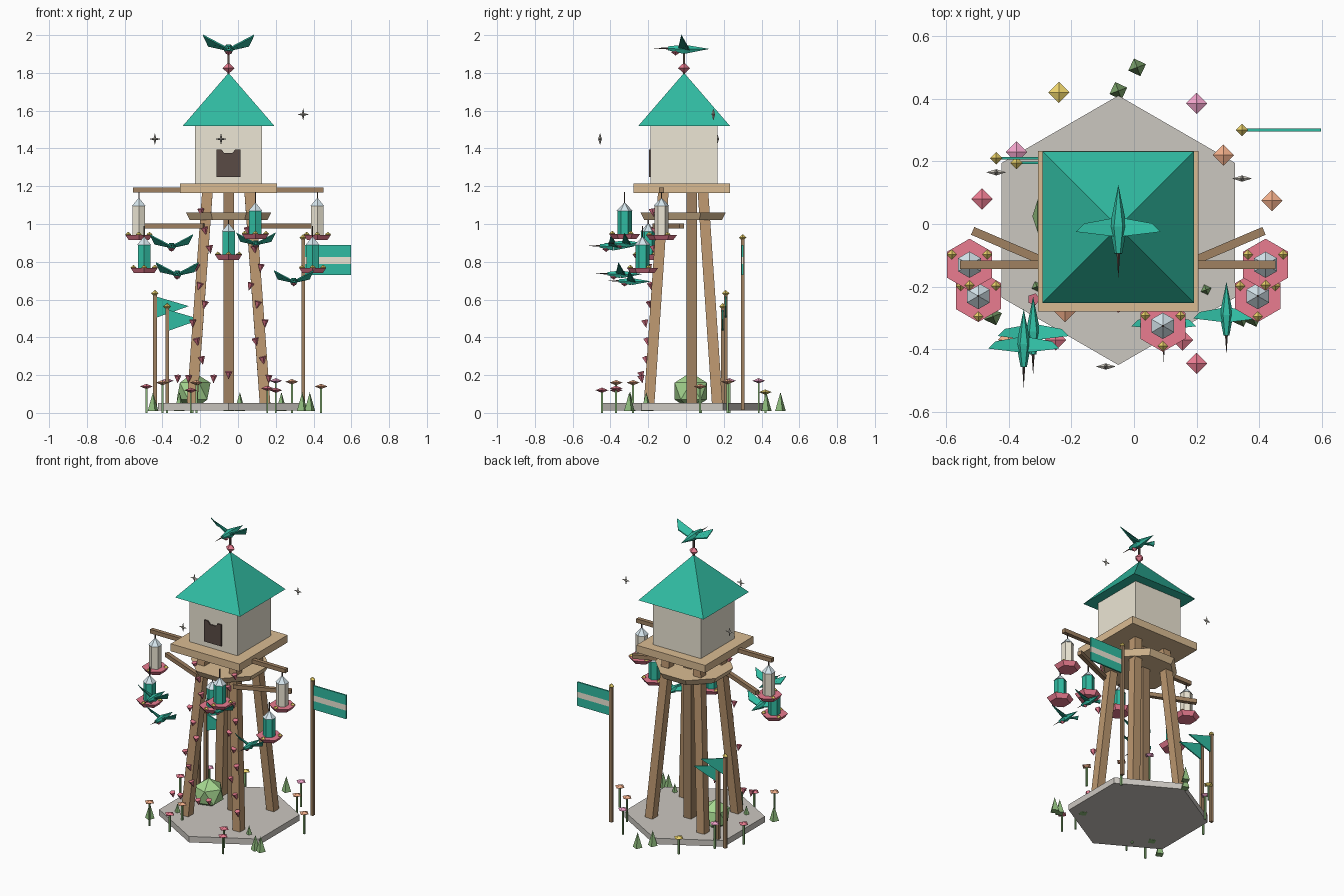
import bpy, math
from mathutils import Vector

if "Cube" in bpy.data.objects:
    bpy.data.objects.remove(bpy.data.objects["Cube"])

COL = dict(teal=(.03, .5, .36), cream=(.84, .79, .66), wood=(.5, .31, .16), dark=(.35, .22, .12),
           tan=(.7, .5, .29), stone=(.6, .57, .53), black=(.1, .07, .06), red=(.82, .2, .28),
           glass=(.68, .8, .86), gold=(.85, .66, .15), green=(.27, .5, .2), leaf=(.38, .68, .28),
           orange=(.87, .42, .25), pink=(.87, .36, .58), grey=(.55, .52, .46))
MATS = {}
for k, c in COL.items():
    MATS[k] = bpy.data.materials.new(k)
    MATS[k].diffuse_color = (*c, 1)


def mesh(name, verts, faces, mat):
    me = bpy.data.meshes.new(name)
    me.from_pydata([tuple(v) for v in verts], [], faces)
    me.materials.append(MATS[mat])
    ob = bpy.data.objects.new(name, me)
    bpy.context.collection.objects.link(ob)
    return ob


def frustum(name, p, q, n, r1, r2, mat, rot=0.0):
    """n-sided tapered prism from p to q; r2 = 0 gives a pointed end"""
    p, q = Vector(p), Vector(q)
    d = (q - p).normalized()
    ref = Vector((1, 0, 0)) if abs(d.x) < .8 else Vector((0, 1, 0))
    u = (ref - d * d.dot(ref)).normalized()
    v = d.cross(u)
    ring = [u * math.cos(a) + v * math.sin(a)
            for a in (math.radians(rot) + 2 * math.pi * i / n for i in range(n))]
    verts = [p + w * r1 for w in ring]
    faces = [list(range(n))[::-1]]
    if r2 > 0:
        verts += [q + w * r2 for w in ring]
        faces += [[i, (i + 1) % n, n + (i + 1) % n, n + i] for i in range(n)]
        faces.append(list(range(n, 2 * n)))
    else:
        verts.append(q)
        faces += [[i, (i + 1) % n, n] for i in range(n)]
    return mesh(name, verts, faces, mat)


def beam(name, p, q, w, mat):
    return frustum(name, p, q, 4, w * .7071, w * .7071, mat, 45)


def gem(name, c, rx, ry, rz, mat):
    """octahedron"""
    x, y, z = c
    verts = [(x + rx, y, z), (x, y + ry, z), (x - rx, y, z), (x, y - ry, z), (x, y, z + rz), (x, y, z - rz)]
    faces = [[i, (i + 1) % 4, 4] for i in range(4)] + [[(i + 1) % 4, i, 5] for i in range(4)]
    return mesh(name, verts, faces, mat)


def plate(name, pts, y0, y1, mat):
    """x-z outline with thickness along y (outline counter-clockwise seen from the front)"""
    n = len(pts)
    verts = [(x, y0, z) for x, z in pts] + [(x, y1, z) for x, z in pts]
    faces = [list(range(n)), list(range(n, 2 * n))[::-1]]
    faces += [[(i + 1) % n, i, n + i, n + (i + 1) % n] for i in range(n)]
    return mesh(name, verts, faces, mat)


CX, CY = -.05, -.015
# stone base
frustum("stone_base", (CX, -.02, .012), (CX, -.02, .052), 6, .43, .43, "stone", 30)

# splayed legs and central post
for sx in (-1, 1):
    for sy in (-1, 1):
        beam("leg", (CX + sx * .193, CY + sy * .18, .05), (CX + sx * .112, CY + sy * .105, 1.17), .056, "wood")
beam("centre_post", (CX, .03, .05), (CX, .03, 1.17), .056, "dark")

# collar, platform, house, roof
frustum("collar", (CX, CY, 1.02), (CX, CY, 1.06), 8, .222, .244, "tan", 22.5)
frustum("platform", (CX, -.023, 1.165), (CX, -.023, 1.215), 4, .256 * 2 ** .5, .256 * 2 ** .5, "tan", 45)
frustum("house", (CX, -.01, 1.215), (CX, -.01, 1.525), 4, .178 * 2 ** .5, .178 * 2 ** .5, "cream", 45)
frustum("roof", (CX, -.01, 1.52), (CX, -.01, 1.8), 4, .242 * 2 ** .5, 0, "teal", 45)
plate("doorway", [(-.115, 1.25), (.012, 1.25), (.012, 1.395), (-.015, 1.395), (-.03, 1.375),
                  (-.073, 1.375), (-.088, 1.395), (-.115, 1.395)], -.196, -.18, "black")

# hanging arms
beam("upper_arm", (-.555, -.13, 1.18), (.452, -.13, 1.18), .027, "dark")
for s in (-1, 1):
    beam("lower_arm", (CX + s * .13, -.165, .99), (CX + s * .465, -.022, .99), .027, "dark")


def feeder(x, y, z, h, mat, top):
    """hanging feeder: tray, body, glass cap, wire and three perches"""
    frustum("feeder_tray", (x, y, z), (x, y, z + .028), 6, .062, .083, "red", 30)
    frustum("feeder_body", (x, y, z + .028), (x, y, z + h), 6, .038, .038, mat, 30)
    frustum("feeder_cap", (x, y, z + h), (x, y, z + h + .045), 6, .042, 0, "glass", 30)
    beam("feeder_wire", (x, y, z + h + .035), (x, y, top), .006, "black")
    for a in (30, 150, 270):
        a = math.radians(a)
        gem("feeder_bloom", (x + .065 * math.cos(a), y + .065 * math.sin(a), z + .03), .016, .016, .014, "gold")


feeder(-.525, -.13, .915, .18, "cream", 1.18)
feeder(.42, -.13, .915, .18, "cream", 1.18)
feeder(-.497, -.23, .74, .15, "teal", .99)
feeder(.395, -.23, .74, .15, "teal", .99)
feeder(CX, -.2, .81, .15, "teal", 1.02)
feeder(.092, -.325, .92, .15, "teal", 1.17)


def bird(x, y, z, s):
    """small hovering bird facing the front"""
    P = lambda a, b, c: Vector((x + a * s, y + b * s, z + c * s))
    frustum("bird_chest", P(0, .0, 0), P(0, -.085, .005), 6, .028 * s, .012 * s, "teal")
    frustum("bird_tail", P(0, .0, 0), P(0, .135, .002), 6, .028 * s, 0, "teal")
    gem("bird_throat", P(0, -.045, -.015), .02 * s, .025 * s, .018 * s, "red")
    frustum("bird_beak", P(0, -.08, .005), P(0, -.165, .005), 4, .006 * s, 0, "black")
    for k in (-1, 1):
        top = [P(.01 * k, -.03, .012), P(.135 * k, -.015, .078), P(.108 * k, .012, .022), P(.01 * k, .03, .0)]
        low = [v - Vector((0, 0, .008 * s)) for v in top]
        quads = [[0, 1, 2, 3], [7, 6, 5, 4], [0, 4, 5, 1], [1, 5, 6, 2], [2, 6, 7, 3], [3, 7, 4, 0]]
        mesh("bird_wing", top + low, quads if k < 0 else [f[::-1] for f in quads], "teal")


# finial and birds
beam("finial_rod", (CX, -.01, 1.78), (CX, -.01, 1.92), .01, "black")
gem("finial_gem", (CX, -.01, 1.825), .032, .032, .03, "red")
bird(CX, -.01, 1.925, 1)
for b in ((-.352, -.385, .88, .84), (-.322, -.345, .733, .84), (.095, -.315, .895, .76), (.295, -.29, .695, .78)):
    bird(*b)

# flags
for x, y, h in ((.345, .3, .92), (-.44, .21, .625), (-.375, .195, .555)):
    beam("flag_pole", (x, y, .015), (x, y, h), .02, "dark")
    gem("pole_tip", (x, y, h + .008), .02, .02, .018, "gold")
for z0, z1, m in ((.73, .787, "teal"), (.787, .825, "cream"), (.825, .89, "teal")):
    plate("banner_stripe", [(.35, z0), (.597, z0), (.597, z1), (.35, z1)], .295, .305, m)
for x, y, z in ((-.43, .21, .56), (-.367, .195, .49)):
    plate("pennant", [(x, z - .055), (x + .17, z + .005), (x, z + .055)], y - .004, y + .004, "teal")

# bush
bpy.ops.mesh.primitive_ico_sphere_add(subdivisions=1, radius=.1, location=(-.235, .025, .115))
bpy.context.object.name = "bush"
bpy.context.object.data.materials.append(MATS["leaf"])

# flowers around the base
for x, y, h, m in ((-.24, .42, .11, "gold"), (.2, .385, .17, "pink"), (.285, .22, .165, "orange"),
                   (.44, .075, .14, "orange"), (-.485, .08, .14, "red"), (-.375, .23, .17, "pink"),
                   (.2, -.445, .12, "red"), (-.4, -.37, .16, "orange"), (-.25, -.37, .12, "red"),
                   (.155, -.37, .13, "red"), (-.22, -.28, .16, "orange")):
    beam("flower_stem", (x, y, 0), (x, y, h), .01, "green")
    gem("flower_head", (x, y, h), .034, .034, .014, m)

# grass tufts
for x, y in ((.01, .5), (-.05, .425), (-.45, -.295), (.38, -.3), (.34, -.3), (.23, -.21), (-.31, -.2)):
    frustum("grass_tuft", (x, y, .01), (x, y, .11), 4, .03, 0, "green", 20)

# blossoms climbing the front legs
for s in (-1, 1):
    for i in range(10):
        z = .18 + .098 * i
        t = (z - .05) / 1.12
        x = CX + s * (.193 - .081 * t) + .035 * math.sin(i * 2.1 + s)
        y = CY - (.18 - .075 * t) - .04 - .012 * math.cos(i * 2.1)
        frustum("vine_blossom", (x, y, z + .018), (x + .012 * math.sin(i), y + .008, z - .024), 5, .02, 0, "red")
for x, z in ((-.05, .2), (-.13, .18), (-.32, .18)):
    frustum("vine_blossom", (x, -.24, z + .018), (x, -.23, z - .024), 5, .02, 0, "red")

# sparkles: thin four-pointed stars
for x, y, z in ((-.44, .165, 1.45), (.345, .145, 1.58), (-.09, -.455, 1.45)):
    ring = [((.032 if i % 2 == 0 else .009), i * math.pi / 4) for i in range(8)]
    verts = [(x + r * math.cos(a), y, z + r * math.sin(a)) for r, a in ring] + [(x, y - .01, z), (x, y + .01, z)]
    mesh("sparkle", verts, [[i, (i + 1) % 8, 8] for i in range(8)] + [[(i + 1) % 8, i, 9] for i in range(8)], "grey")

for m in bpy.data.materials:
    if m.users and not m.is_grease_pencil:
        m.use_nodes = True
        m.node_tree.nodes["Principled BSDF"].inputs["Base Color"].default_value = m.diffuse_color
